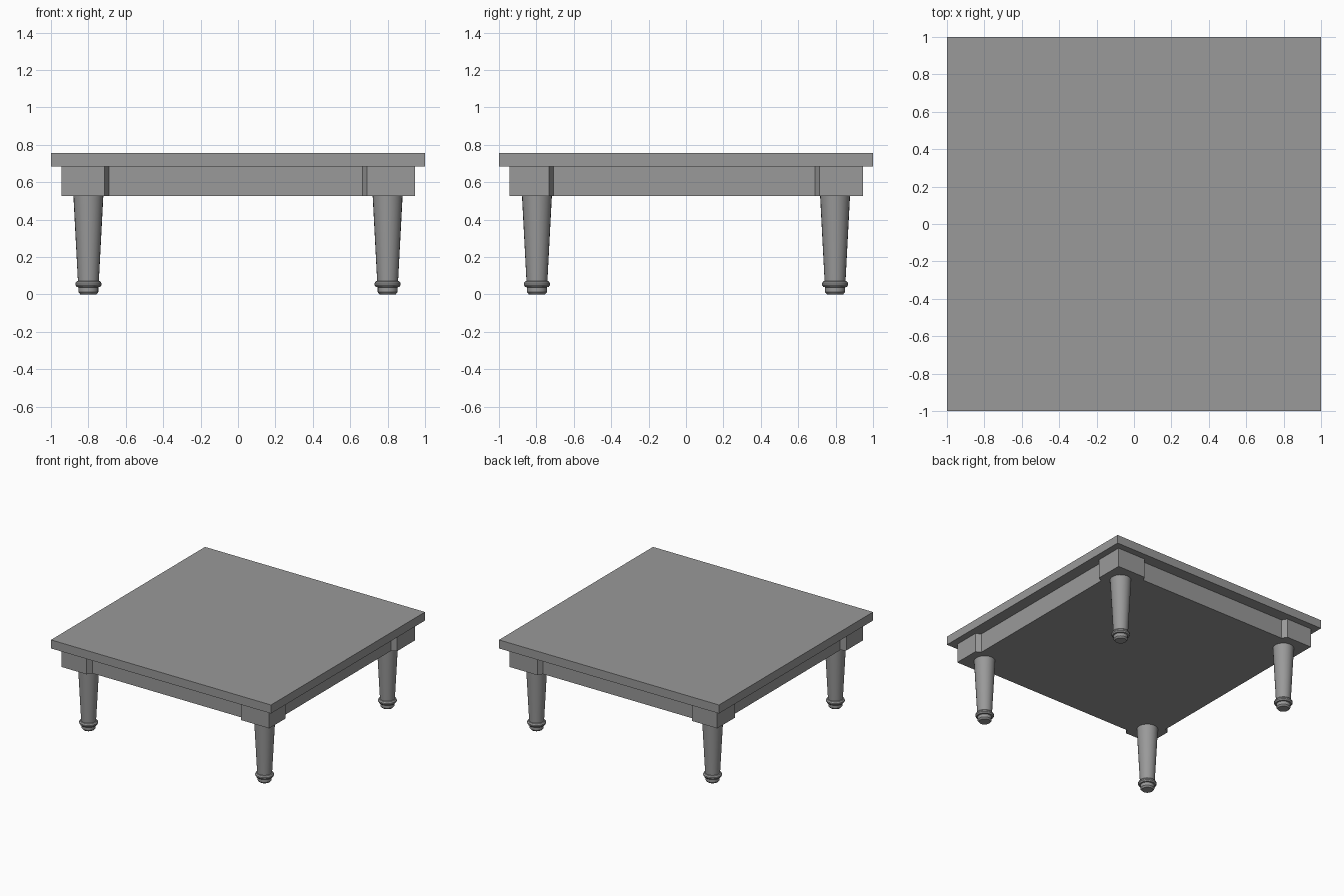
import bpy
import bmesh
from math import radians

cube = bpy.data.objects.get("Cube")
if cube:
    bpy.data.objects.remove(cube, do_unlink=True)

grey = bpy.data.materials.new("plain_grey")
grey.use_nodes = True
colour = (0.32, 0.32, 0.32, 1)
grey.diffuse_color = colour
grey.node_tree.nodes["Principled BSDF"].inputs["Base Color"].default_value = colour

TOP, TOP_UNDER, FRAME_UNDER = 0.755, 0.685, 0.527


def finish(name, bm):
    bmesh.ops.recalc_face_normals(bm, faces=bm.faces)
    mesh = bpy.data.meshes.new(name)
    bm.to_mesh(mesh)
    bm.free()
    mesh.materials.append(grey)
    obj = bpy.data.objects.new(name, mesh)
    bpy.context.collection.objects.link(obj)
    return obj


def slab(name, outline, low, high):
    """Extrude a flat outline upwards from low to high."""
    bm = bmesh.new()
    face = bm.faces.new([bm.verts.new((x, y, low)) for x, y in outline])
    up = bmesh.ops.extrude_face_region(bm, geom=[face])["geom"]
    for v in up:
        if isinstance(v, bmesh.types.BMVert):
            v.co.z = high
    return finish(name, bm)


def square(r):
    return [(-r, -r), (r, -r), (r, r), (-r, r)]


# Table top
slab("table_top", square(1.0), TOP_UNDER, TOP)

# Frame under the top: recessed aprons and projecting corner blocks
OUT, IN, BEVEL = 0.945, 0.905, 0.024
x0, x1 = -0.715, 0.69       # inner ends of the blocks along x
y0, y1 = -0.733, 0.715      # inner ends of the blocks along y
frame = [
    (-OUT, -OUT), (x0, -OUT), (x0 + BEVEL, -IN),
    (x1 - BEVEL, -IN), (x1, -OUT), (OUT, -OUT),
    (OUT, y0), (IN, y0 + BEVEL), (IN, y1 - BEVEL), (OUT, y1),
    (OUT, OUT), (x1, OUT), (x1 - BEVEL, IN),
    (x0 + BEVEL, IN), (x0, OUT), (-OUT, OUT),
    (-OUT, y1), (-IN, y1 - BEVEL), (-IN, y0 + BEVEL), (-OUT, y0),
]
slab("frame", frame, FRAME_UNDER, TOP_UNDER)

# Turned legs: radius and height from the foot up
PROFILE = [(0.043, 0), (0.053, 0.012), (0.053, 0.038), (0.063, 0.04),
           (0.07, 0.05), (0.07, 0.06), (0.063, 0.07), (0.056, 0.072),
           (0.08, FRAME_UNDER)]
SIDES = 24


def leg(name, x, y):
    bm = bmesh.new()
    for r, z in PROFILE:
        bmesh.ops.create_circle(bm, segments=SIDES, radius=r)
        bm.verts.ensure_lookup_table()
        for v in bm.verts[-SIDES:]:
            v.co.z = z
    bmesh.ops.bridge_loops(bm, edges=bm.edges[:])
    bm.verts.ensure_lookup_table()
    bm.faces.new(bm.verts[:SIDES])
    obj = finish(name, bm)
    obj.location = (x, y, 0)
    bpy.ops.object.select_all(action="DESELECT")
    obj.select_set(True)
    bpy.context.view_layer.objects.active = obj
    bpy.ops.object.shade_smooth_by_angle(angle=radians(30))


for side, x in (("right", -0.8), ("left", 0.8)):
    for end, y in (("front", -0.797), ("back", 0.797)):
        leg(f"{end}_{side}_leg", x, y)
